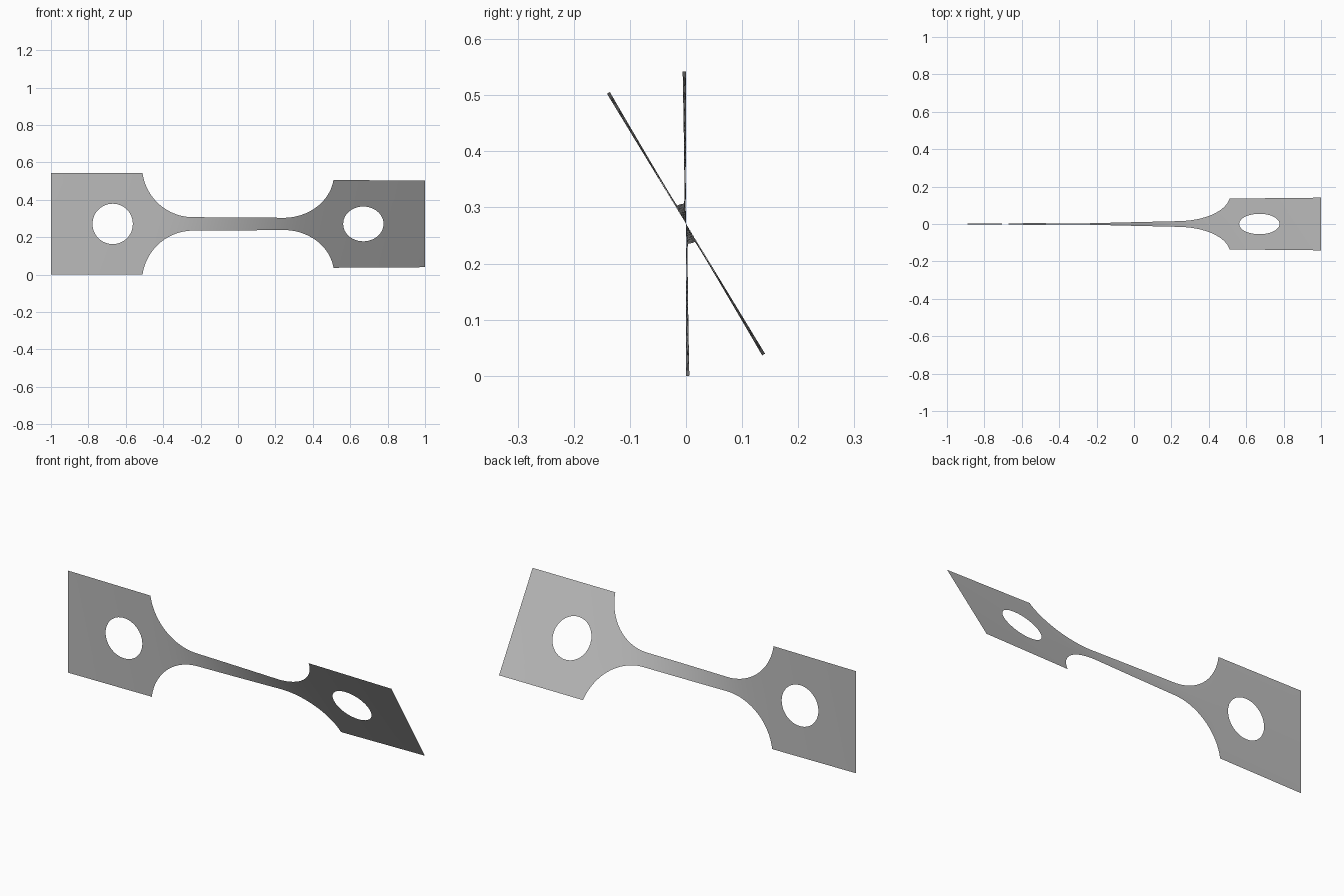
import bpy, bmesh
from math import sqrt, sin, cos, radians
from mathutils import Vector

if "Cube" in bpy.data.objects:
    bpy.data.objects.remove(bpy.data.objects["Cube"])

MID = 0.271          # height of the long axis
HALF = 0.271         # half width of the end plates
NECK = 0.036         # half width of the neck
INNER = 0.51         # where plate meets fillet
FILLET = 0.24        # where fillet meets neck
RADIUS = 0.273
HOLE_X, HOLE_R = 0.67, 0.108
TWIST = radians(31.3)
ROWS = 16


def half_width(x):
    d = abs(x) - FILLET
    if abs(x) >= INNER:
        return HALF
    if d <= 0:
        return NECK
    return min(HALF, NECK + RADIUS - sqrt(max(0, RADIUS ** 2 - d * d)))


# Twist builds up fastest where the strip is narrow
STEPS = 800
rates = [half_width(-1 + (i + 0.5) * 2 / STEPS) ** -1.35 for i in range(STEPS)]
angles = [0]
for r in rates:
    angles.append(angles[-1] + r)


def twist_at(x):
    t = min(max((x + 1) / 2 * STEPS, 0), STEPS - 0.001)
    i = int(t)
    return TWIST * (angles[i] + rates[i] * (t - i)) / angles[-1]


bm = bmesh.new()


def skin(lines, closed=False):
    """Join successive rows of flat points (x, h) with quads."""
    rows = [[bm.verts.new((x, 0, h)) for x, h in line] for line in lines]
    for a, b in zip(rows, rows[1:]):
        for i in range(len(a) if closed else len(a) - 1):
            j = (i + 1) % len(a)
            bm.faces.new((a[i], a[j], b[j], b[i]))


# Neck and fillets, with columns packed towards the steep fillet ends
fillet = [FILLET + (INNER - FILLET) * sin(radians(90 * i / 24)) for i in range(25)]
neck = [FILLET * i / 10 for i in range(-9, 10)]
columns = [-x for x in reversed(fillet)] + neck + fillet
skin([[(x, half_width(x) * (2 * k / ROWS - 1)) for k in range(ROWS + 1)] for x in columns])

# End plates, each a square frame around a round hole
corners = [Vector(c) for c in ((INNER, -HALF), (1, -HALF), (1, HALF), (INNER, HALF))]
outer = [corners[s].lerp(corners[(s + 1) % 4], k / ROWS) for s in range(4) for k in range(ROWS)]
centre = Vector((HOLE_X, 0))
inner = [centre + (p - centre).normalized() * HOLE_R for p in outer]
for side in (-1, 1):
    rings = []
    for k in range(7):
        pts = [a.lerp(b, k / 6) for a, b in zip(inner, outer)]
        rings.append([(side * p.x, p.y) for p in pts])
    skin(rings, closed=True)

# Weld the parts, then turn each point about the long axis
bmesh.ops.remove_doubles(bm, verts=bm.verts[:], dist=0.0005)
for v in bm.verts:
    a, h = twist_at(v.co.x), v.co.z
    v.co = (v.co.x, -h * sin(a), MID + h * cos(a))
bmesh.ops.recalc_face_normals(bm, faces=bm.faces[:])
if sum(f.normal.y for f in bm.faces) > 0:
    bmesh.ops.reverse_faces(bm, faces=bm.faces[:])
for f in bm.faces:
    f.smooth = True

mesh = bpy.data.meshes.new("twisted_strip")
bm.to_mesh(mesh)
bm.free()
strip = bpy.data.objects.new("twisted_strip", mesh)
bpy.context.collection.objects.link(strip)

# Plain grey material
grey = bpy.data.materials.new("light_grey")
grey.use_nodes = True
colour = (0.5, 0.5, 0.5, 1)
grey.diffuse_color = colour
grey.node_tree.nodes["Principled BSDF"].inputs["Base Color"].default_value = colour
mesh.materials.append(grey)
